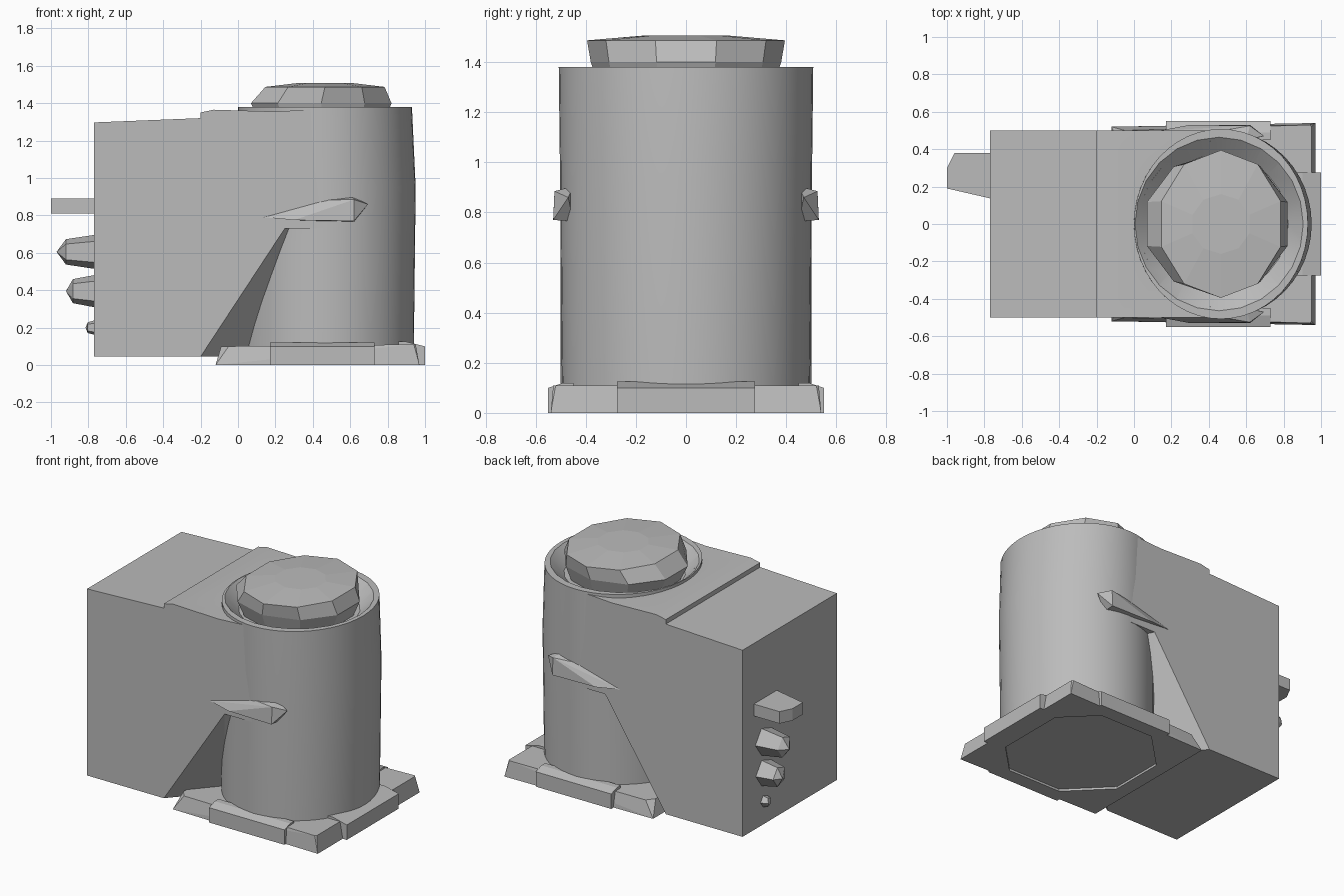
import bpy, bmesh, math
from mathutils import Vector

cube = bpy.data.objects.get("Cube")
if cube:
    bpy.data.objects.remove(cube, do_unlink=True)

grey = bpy.data.materials.new("plain_grey")
grey.use_nodes = True
COLOUR = (0.5, 0.5, 0.5, 1)
grey.diffuse_color = COLOUR
grey.node_tree.nodes["Principled BSDF"].inputs["Base Color"].default_value = COLOUR

AXIS = 0.465   # x of the cylinder axis


def finish(name, bm):
    bmesh.ops.recalc_face_normals(bm, faces=bm.faces[:])
    mesh = bpy.data.meshes.new(name)
    bm.to_mesh(mesh)
    bm.free()
    mesh.materials.append(grey)
    obj = bpy.data.objects.new(name, mesh)
    bpy.context.collection.objects.link(obj)
    return obj


def loft(name, rings, sides, turn=0.0):
    """Stack of elliptical rings: (centre x, radius x, radius y, z)."""
    bm = bmesh.new()
    loops = []
    for cx, rx, ry, z in rings:
        angles = [turn + math.tau * i / sides for i in range(sides)]
        loops.append([bm.verts.new((cx + rx * math.cos(a), ry * math.sin(a), z)) for a in angles])
    for low, high in zip(loops, loops[1:]):
        for i in range(sides):
            j = (i + 1) % sides
            bm.faces.new((low[i], low[j], high[j], high[i]))
    bm.faces.new(loops[0])
    bm.faces.new(loops[-1])
    return finish(name, bm)


def hull(name, points):
    bm = bmesh.new()
    for p in points:
        bm.verts.new(p)
    bmesh.ops.convex_hull(bm, input=bm.verts[:])
    bmesh.ops.dissolve_limit(bm, angle_limit=0.01, verts=bm.verts[:], edges=bm.edges[:])
    return finish(name, bm)


def extrude_y(name, profile, half):
    bm = bmesh.new()
    face = bm.faces.new([bm.verts.new((x, -half, z)) for x, z in profile])
    out = bmesh.ops.extrude_face_region(bm, geom=[face])
    verts = [v for v in out["geom"] if isinstance(v, bmesh.types.BMVert)]
    bmesh.ops.translate(bm, verts=verts, vec=(0, 2 * half, 0))
    return finish(name, bm)


def cut(obj, cutter):
    mod = obj.modifiers.new("cut", "BOOLEAN")
    mod.operation, mod.object, mod.solver = "DIFFERENCE", cutter, "EXACT"
    graph = bpy.context.evaluated_depsgraph_get()
    mesh = bpy.data.meshes.new_from_object(obj.evaluated_get(graph))
    obj.modifiers.clear()
    obj.data = mesh


def smooth(obj, degrees=30):
    bpy.ops.object.select_all(action="DESELECT")
    obj.select_set(True)
    bpy.context.view_layer.objects.active = obj
    bpy.ops.object.shade_smooth_by_angle(angle=math.radians(degrees))


# Upright cylinder and the box housing that runs into it
barrel = loft("barrel", [(AXIS, 0.475, 0.495, 0.08), (AXIS + 0.005, 0.48, 0.503, 0.95),
                         (AXIS, 0.465, 0.508, 1.38)], 48)
housing = extrude_y("housing", [(-0.77, 0.045), (-0.2, 0.045), (0.25, 0.73), (0.46, 0.73),
                                (0.46, 1.37), (0.2, 1.355), (-0.13, 1.365), (-0.2, 1.35),
                                (-0.2, 1.32), (-0.77, 1.297)], 0.5)

# Sunken seat around the cap
seat = loft("seat_cutter", [(0.455, 0.37, 0.37, 1.3), (0.455, 0.455, 0.47, 1.385),
                            (0.455, 0.455, 0.47, 1.5)], 24)
seat.hide_render = True
for part in (barrel, housing):
    cut(part, seat)
    smooth(part)
bpy.data.objects.remove(seat, do_unlink=True)

# Faceted cap
loft("cap", [(0.45, 0.34, 0.34, 1.28), (0.445, 0.395, 0.38, 1.4),
             (0.465, 0.335, 0.395, 1.487), (0.465, 0.16, 0.16, 1.507)], 10, math.pi / 10)

# Tapered web under the housing slope
hull("web", [(x, s * y, z) for s in (-1, 1) for x, y, z in
             ((-0.2, 0.5, 0.045), (0.25, 0.5, 0.73), (0.05, 0.22, 0.045), (0.35, 0.3, 0.73))])

# Flange with raised middle tabs and a shallow underside recess
flange = hull("flange", [(x, s * y, z) for s in (-1, 1) for x, y, z in
                         ((-0.12, 0.52, 0), (0.97, 0.54, 0), (-0.09, 0.45, 0.1),
                          (-0.05, 0.5, 0.1), (0.95, 0.52, 0.11), (0.94, 0.53, 0.11))])
recess = loft("recess_cutter", [(0.44, 0.5, 0.5, -0.1), (0.44, 0.5, 0.5, 0.015)], 8, math.pi / 8)
recess.hide_render = True
cut(flange, recess)
bpy.data.objects.remove(recess, do_unlink=True)
hull("end_tab", [(x, s * 0.275, z) for s in (-1, 1) for x, z in
                 ((0.85, 0), (1.0, 0), (1.0, 0.1), (0.9, 0.125), (0.85, 0.125))])

for side, s in (("right", -1), ("left", 1)):
    hull(side + "_tab", [(x, s * y, z) for x in (0.17, 0.73) for y, z in
                         ((0.45, 0), (0.55, 0), (0.55, 0.1), (0.49, 0.12), (0.45, 0.12))])
    # Pointed side clip
    hull(side + "_clip", [(0.14, s * 0.5, 0.79), (0.62, s * 0.45, 0.765), (0.3, s * 0.53, 0.775),
                          (0.62, s * 0.53, 0.77), (0.695, s * 0.47, 0.86), (0.62, s * 0.525, 0.885),
                          (0.36, s * 0.48, 0.88), (0.6, s * 0.45, 0.905)])

# Connectors on the end face
hull("upper_connector", [(x, y, z) for z in (0.81, 0.89) for x, y in
                         ((-0.76, 0.135), (-1.0, 0.19), (-1.0, 0.3), (-0.96, 0.38), (-0.76, 0.38))])
for name, reach, z, r in (("middle_connector", 0.2, 0.605, 0.095),
                          ("lower_connector", 0.15, 0.395, 0.09),
                          ("small_connector", 0.045, 0.2, 0.04)):
    hub = Vector((-0.77, 0.27, z))
    points = [hub + Vector((-reach, 0.02, 0))]
    for i in range(5):
        a = math.tau * i / 5
        ring = Vector((0, math.cos(a), math.sin(a))) * r
        points += [hub + ring, hub + ring * 0.75 + Vector((-reach * 0.75, 0, 0))]
    hull(name, points)
